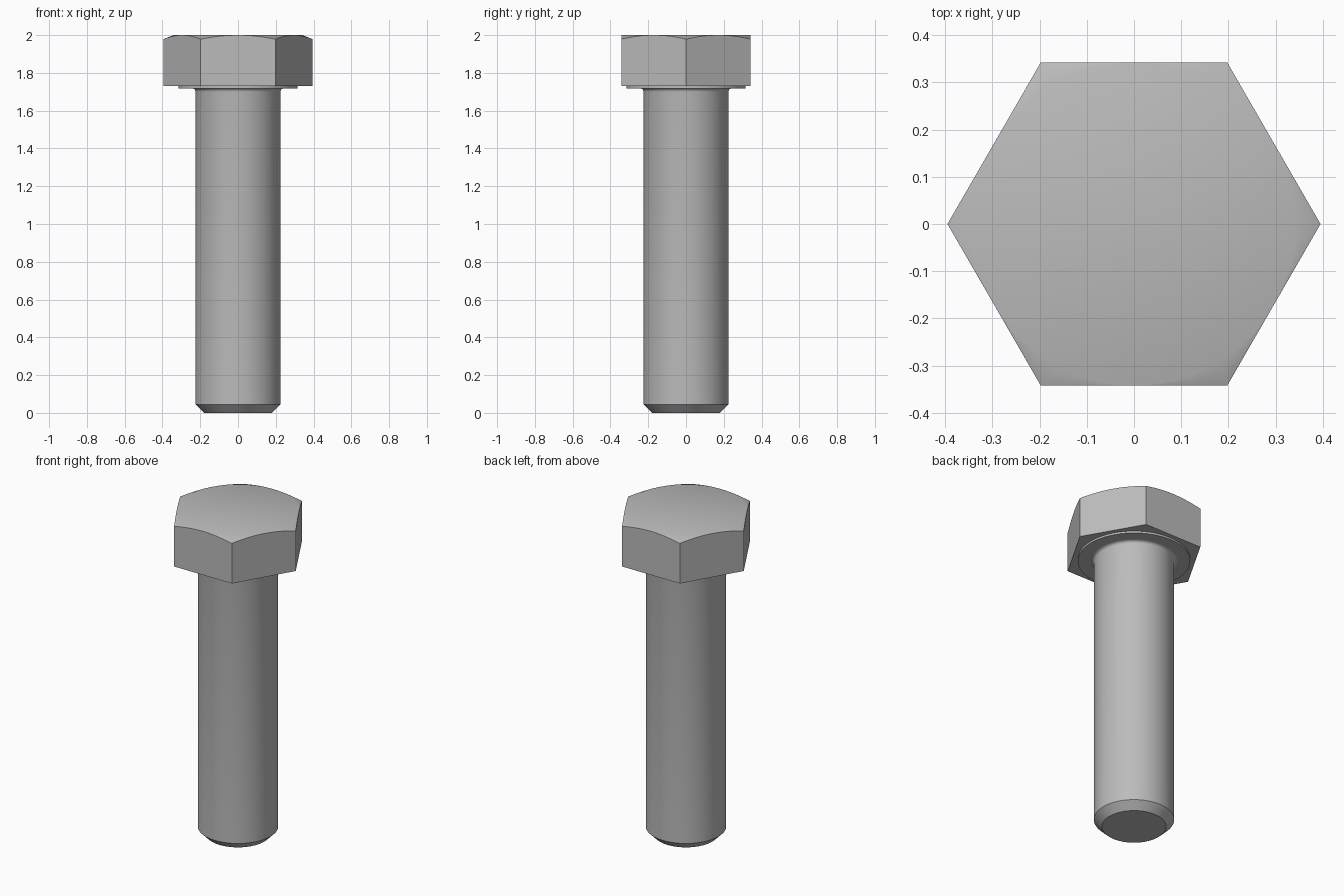
import bpy
import bmesh
from math import cos, sin, tan, pi, radians

cube = bpy.data.objects.get("Cube")
if cube:
    bpy.data.objects.remove(cube, do_unlink=True)

GREY = (0.5, 0.5, 0.5, 1.0)
steel = bpy.data.materials.new("grey steel")
steel.use_nodes = True
steel.diffuse_color = GREY
steel.node_tree.nodes["Principled BSDF"].inputs["Base Color"].default_value = GREY

SEGMENTS = 72
APOTHEM = 0.342
HEAD_BOTTOM, TOP = 1.73, 2.0
WASHER_BOTTOM = 1.718
SHANK_R, WASHER_R = 0.225, 0.315
FILLET = 0.018


def finish(name, bm):
    """Turn a bmesh into a smooth-shaded object with sharp corners kept."""
    bmesh.ops.remove_doubles(bm, verts=bm.verts, dist=1e-5)
    bmesh.ops.recalc_face_normals(bm, faces=bm.faces)
    mesh = bpy.data.meshes.new(name)
    bm.to_mesh(mesh)
    bm.free()
    mesh.materials.append(steel)
    obj = bpy.data.objects.new(name, mesh)
    bpy.context.collection.objects.link(obj)
    bpy.ops.object.select_all(action="DESELECT")
    obj.select_set(True)
    bpy.context.view_layer.objects.active = obj
    bpy.ops.object.shade_smooth_by_angle(angle=radians(30))
    return obj


def loft(name, rings):
    """Join closed rings of points from bottom to top and cap both ends."""
    bm = bmesh.new()
    loops = [[bm.verts.new(p) for p in ring] for ring in rings]
    for low, high in zip(loops, loops[1:]):
        for i in range(len(low)):
            j = (i + 1) % len(low)
            bm.faces.new((low[i], low[j], high[j], high[i]))
    bm.faces.new(loops[0][::-1])
    bm.faces.new(loops[-1])
    return finish(name, bm)


def circle(r, z):
    angles = [2 * pi * i / SEGMENTS for i in range(SEGMENTS)]
    return [(r * cos(a), r * sin(a), z) for a in angles]


def hexagon(height):
    """Hexagon outline with corners on x, its height given by the radius."""
    points = []
    for i in range(SEGMENTS):
        a = 2 * pi * i / SEGMENTS
        r = APOTHEM / cos(a % (pi / 3) - pi / 6)
        points.append((r * cos(a), r * sin(a), height(r)))
    return points


# Head: hexagonal prism whose top corners are cut by a shallow cone
slope = tan(radians(22))
loft("hex_head", [
    hexagon(lambda r: HEAD_BOTTOM),
    hexagon(lambda r: TOP - slope * (r - APOTHEM)),
    circle(APOTHEM, TOP),
])

# Washer face: thin disc under the head
loft("washer_face", [circle(WASHER_R, WASHER_BOTTOM), circle(WASHER_R, HEAD_BOTTOM)])

# Shank: bevelled tip, plain cylinder and a small fillet under the head
fillet = []
for k in range(5):
    t = k * pi / 8
    fillet.append(circle(SHANK_R + FILLET * (1 - cos(t)),
                         WASHER_BOTTOM - FILLET * (1 - sin(t))))
loft("shank", [circle(0.18, 0), circle(SHANK_R, 0.045)] + fillet)
